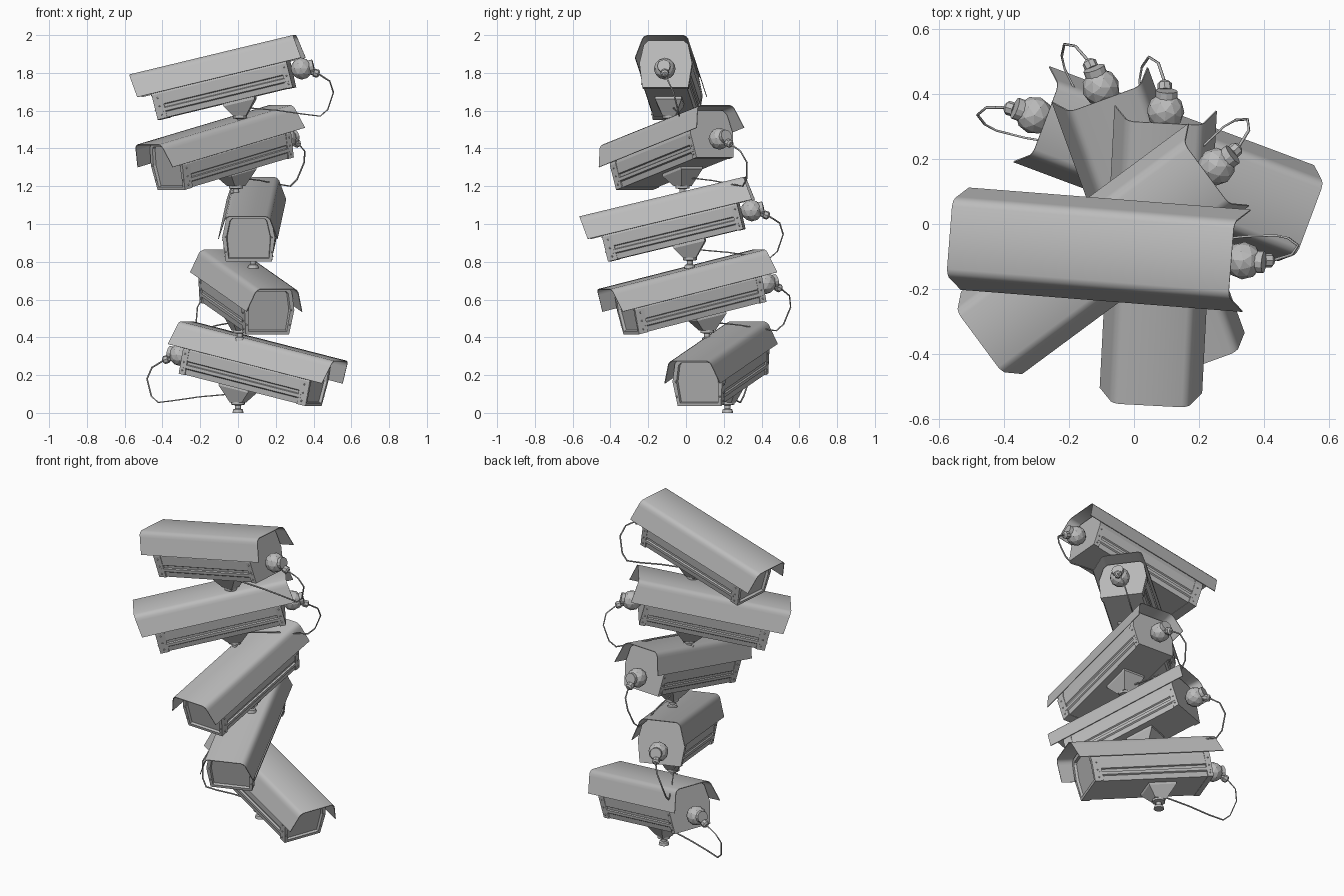
import bpy, bmesh
from math import radians, pi
from mathutils import Matrix, Vector

if "Cube" in bpy.data.objects:
    bpy.data.objects.remove(bpy.data.objects["Cube"])

grey = bpy.data.materials.new("plain grey")
grey.use_nodes = True
grey.diffuse_color = (0.5, 0.5, 0.5, 1)
grey.node_tree.nodes["Principled BSDF"].inputs["Base Color"].default_value = grey.diffuse_color

# Unit frame: x runs forward to the lens, y to the unit's left, origin under the foot.
PITCH = Matrix.Translation((0, 0, 0.13)) @ Matrix.Rotation(radians(13.5), 4, "Y")
FLAT = Matrix.Identity(4)
parts = []


def finish(name, bm, frame=FLAT, smooth=0):
    """Store one part as a mesh shared by all the stacked units."""
    bmesh.ops.recalc_face_normals(bm, faces=bm.faces)
    mesh = bpy.data.meshes.new(name)
    bm.transform(frame)
    bm.to_mesh(mesh)
    bm.free()
    mesh.materials.append(grey)
    parts.append((name, mesh, smooth))


def mirrored(half):
    """Close a half outline given from the bottom up."""
    return half + [(-y, z) for y, z in reversed(half)]


def prism(outline, x0, x1, grow=1.0, inset=None):
    """Extrude a y-z outline along x, with an optional sunken front."""
    bm = bmesh.new()
    mid = 0.14
    ring = [bm.verts.new((x0, y * grow, mid + (z - mid) * grow)) for y, z in outline]
    face = bm.faces.new(ring)
    out = bmesh.ops.extrude_face_region(bm, geom=[face])["geom"]
    bmesh.ops.translate(bm, vec=(x1 - x0, 0, 0),
                        verts=[g for g in out if isinstance(g, bmesh.types.BMVert)])
    if inset:
        front = max(bm.faces, key=lambda f: f.calc_center_median().x)
        bmesh.ops.inset_region(bm, faces=[front], thickness=inset, depth=0)
        bmesh.ops.inset_region(bm, faces=[front], thickness=0.004, depth=-0.015)
    return bm


def lathe(bm, profile, axis=FLAT, sides=12):
    """Stack cones through (radius, height) points."""
    for (r0, h0), (r1, h1) in zip(profile, profile[1:]):
        bmesh.ops.create_cone(bm, cap_ends=True, segments=sides, radius1=r0, radius2=r1,
                              depth=h1 - h0,
                              matrix=axis @ Matrix.Translation((0, 0, (h0 + h1) / 2)))


# Housing: ribbed core between two end collars
shell = [(0.122, 0.008), (0.14, 0.14), (0.118, 0.24), (0.095, 0.262)]
ribbed = [(0.114, 0.01), (0.12, 0.04), (0.128, 0.045), (0.13, 0.062), (0.121, 0.066),
          (0.123, 0.08), (0.131, 0.084), (0.136, 0.14), (0.115, 0.24), (0.093, 0.26)]
finish("housing_core", prism(mirrored(ribbed), -0.29, 0.40), PITCH)
finish("front_collar", prism(mirrored(shell), 0.385, 0.437, 1.0, 0.022), PITCH)
finish("rear_collar", prism(mirrored(shell), -0.30, -0.265), PITCH)

# Sunshade: bent sheet with slanted ends
half = [(0.158, 0.15), (0.127, 0.243), (0.122, 0.258), (0.112, 0.27), (0.097, 0.277)]
bm = bmesh.new()
rows = [[bm.verts.new((x + (z - 0.277) * 0.14, y, z)) for y, z in mirrored(half)]
        for x in (-0.365, 0.53)]
for i in range(len(rows[0]) - 1):
    bm.faces.new((rows[0][i], rows[0][i + 1], rows[1][i + 1], rows[1][i]))
bmesh.ops.recalc_face_normals(bm, faces=bm.faces)
bmesh.ops.solidify(bm, geom=bm.faces[:], thickness=0.004)
finish("sunshade", bm, PITCH, 30)

# Bolts on the collars and window frame
bm = bmesh.new()
for side in (-1, 1):
    spots = [(x, side * (0.122 + z * 0.13), z) for x in (0.41, -0.283) for z in (0.03, 0.075, 0.12)]
    spots += [(0.437, side * 0.122, z) for z in (0.06, 0.14)]
    for spot in spots:
        bmesh.ops.create_icosphere(bm, subdivisions=1, radius=0.005,
                                   matrix=Matrix.Translation(spot))
finish("bolts", bm, PITCH)

# Rear ball joint and its cable gland
hub = PITCH @ Vector((-0.36, 0, 0.095))
bm = bmesh.new()
bmesh.ops.create_icosphere(bm, subdivisions=2, radius=0.058, matrix=Matrix.Translation(hub))
lathe(bm, [(0.034, -0.065), (0.034, -0.02)],
      Matrix.Translation(hub) @ Matrix.Rotation(-pi / 2 + radians(13.5), 4, "Y")
      @ Matrix.Rotation(pi, 4, "X"))
finish("rear_ball", bm)
away = Vector((-0.94, -0.08, -0.30)).normalized()
bm = bmesh.new()
lathe(bm, [(0.016, 0.04), (0.016, 0.066), (0.022, 0.068), (0.022, 0.09), (0.013, 0.098)],
      Matrix.Translation(hub) @ away.to_track_quat("Z", "Y").to_matrix().to_4x4(), 8)
finish("cable_gland", bm)

# Mount: tapered bracket under the housing, swivel disc, stem and foot
bm = bmesh.new()
corners = [(-1, -1), (1, -1), (1, 1), (-1, 1)]
levels = [[bm.verts.new(PITCH @ Vector((x * 0.085, y * 0.07, h))) for x, y in corners]
          for h in (0.015, -0.004)]
levels.append([bm.verts.new((x * 0.034, y * 0.034, 0.056)) for x, y in corners])
for a, b in zip(levels, levels[1:]):
    for i in range(4):
        j = (i + 1) % 4
        bm.faces.new((a[i], a[j], b[j], b[i]))
bm.faces.new(levels[0])
bm.faces.new(levels[-1])
finish("mount_bracket", bm)
bm = bmesh.new()
lathe(bm, [(0.03, 0), (0.026, 0.018), (0.016, 0.022), (0.016, 0.04), (0.037, 0.044), (0.037, 0.058)])
finish("mount_foot", bm)

# Cable: drooping wire from the gland back to the bracket
path = [tuple(hub + away * 0.095), (-0.475, -0.03, 0.24), (-0.492, -0.06, 0.18), (-0.46, -0.08, 0.09),
        (-0.42, -0.085, 0.055), (-0.33, -0.075, 0.066), (-0.2, -0.05, 0.085), (-0.03, -0.02, 0.1)]
curve = bpy.data.curves.new("cable", "CURVE")
curve.dimensions = "3D"
curve.bevel_depth = 0.0045
curve.bevel_resolution = 0
line = curve.splines.new("POLY")
line.points.add(len(path) - 1)
for point, co in zip(line.points, path):
    point.co = (*co, 1)
wire = bpy.data.objects.new("cable_path", curve)
bm = bmesh.new()
bm.from_mesh(wire.to_mesh())
wire.to_mesh_clear()
bpy.data.objects.remove(wire)
finish("cable", bm)

# Stack of five units: foot position and heading
stack = [(0, 0.22, 0, -20.5), (0.01, 0.112, 0.38, -70), (0.08, 0.02, 0.765, 267),
         (-0.01, -0.018, 1.145, 216.5), (0.01, -0.087, 1.516, 175.5)]
for number, (x, y, z, heading) in enumerate(stack, 1):
    place = Matrix.Translation((x, y, z)) @ Matrix.Rotation(radians(heading), 4, "Z")
    for name, mesh, smooth in parts:
        part = bpy.data.objects.new(f"{name}_{number}", mesh)
        part.matrix_world = place
        bpy.context.collection.objects.link(part)
        if smooth and number == 1:
            bpy.ops.object.select_all(action="DESELECT")
            part.select_set(True)
            bpy.context.view_layer.objects.active = part
            bpy.ops.object.shade_smooth_by_angle(angle=radians(smooth))
